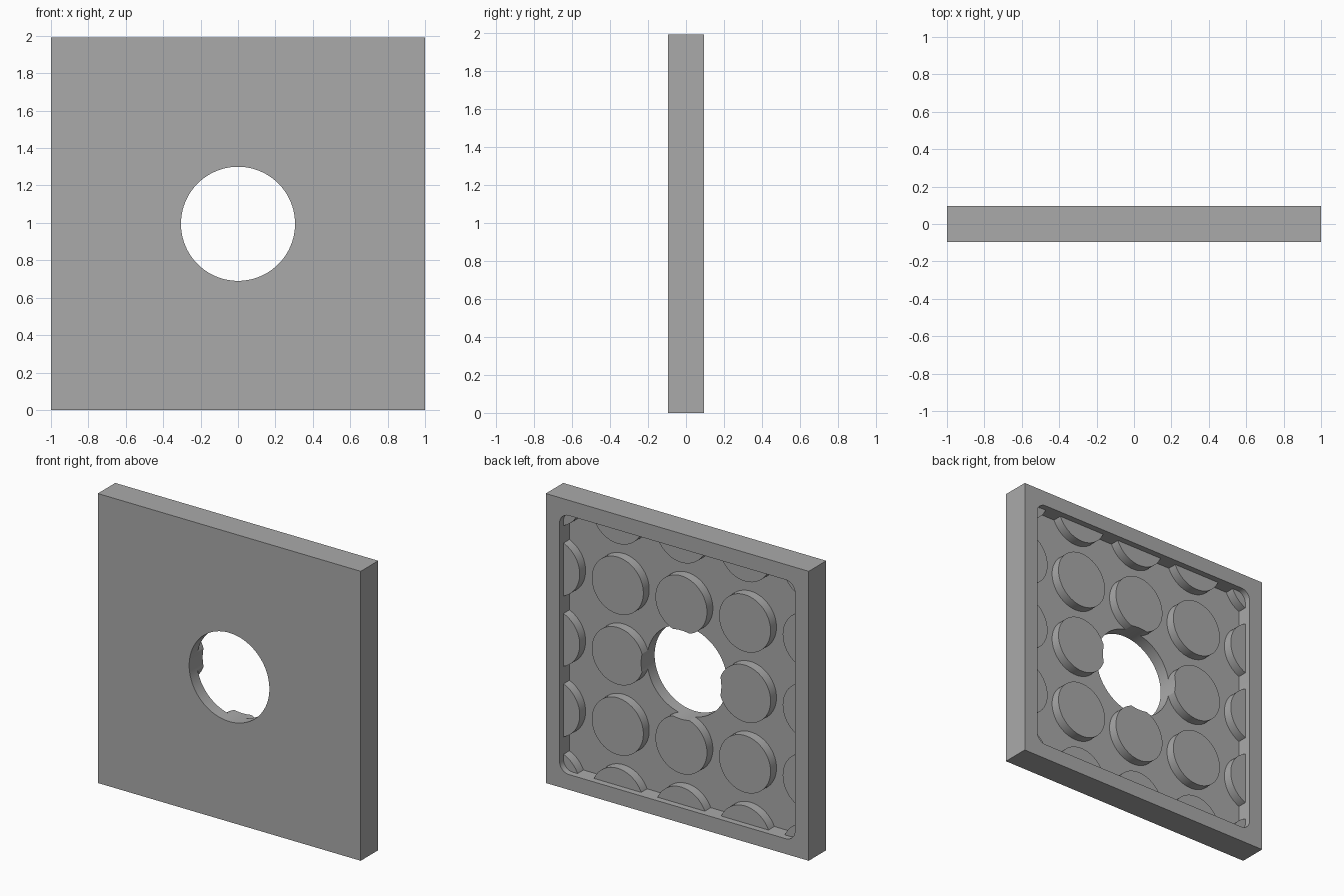
import bpy
import bmesh
import math
from mathutils import Matrix, Vector

if "Cube" in bpy.data.objects:
    bpy.data.objects.remove(bpy.data.objects["Cube"], do_unlink=True)

HEIGHT = 1.99
MID = HEIGHT / 2
HALF_DEPTH = 0.095
FLOOR = -0.012        # recess floor
STUD_TOP = 0.052
STUD_RADIUS = 0.196
PITCH = 0.484
HOLE_RADIUS = 0.305

grey = bpy.data.materials.new("plain_grey")
grey.use_nodes = True
grey.diffuse_color = (0.4, 0.4, 0.4, 1)
grey.node_tree.nodes["Principled BSDF"].inputs["Base Color"].default_value = (0.4, 0.4, 0.4, 1)


def add_object(name, bm):
    mesh = bpy.data.meshes.new(name)
    bmesh.ops.recalc_face_normals(bm, faces=bm.faces)
    bm.to_mesh(mesh)
    bm.free()
    mesh.materials.append(grey)
    obj = bpy.data.objects.new(name, mesh)
    bpy.context.collection.objects.link(obj)
    return obj


def box(name, width, height, y0, y1, corner=0):
    """Box centred on the plate, optionally with rounded corners."""
    bm = bmesh.new()
    bmesh.ops.create_cube(bm, size=1, matrix=Matrix.Translation((0, (y0 + y1) / 2, MID))
                          @ Matrix.Diagonal((width, y1 - y0, height, 1)))
    if corner:
        edges = [e for e in bm.edges if abs((e.verts[0].co - e.verts[1].co).normalized().y) > 0.9]
        bmesh.ops.bevel(bm, geom=edges, offset=corner, segments=8, profile=0.5, affect='EDGES')
    return add_object(name, bm)


def add_disc(bm, x, z, radius, y0, y1, sides):
    """Cylinder lying along y."""
    bmesh.ops.create_cone(bm, cap_ends=True, segments=sides, radius1=radius, radius2=radius,
                          depth=y1 - y0, matrix=Matrix.Translation((x, (y0 + y1) / 2, z))
                          @ Matrix.Rotation(math.pi / 2, 4, 'X'))


def cut(target, cutter, operation):
    mod = target.modifiers.new("cut", 'BOOLEAN')
    mod.operation = operation
    mod.solver = 'EXACT'
    mod.object = cutter
    bpy.context.view_layer.update()
    evaluated = target.evaluated_get(bpy.context.evaluated_depsgraph_get())
    mesh = bpy.data.meshes.new_from_object(evaluated)
    target.modifiers.clear()
    target.data = mesh


# Cutters
recess = box("recess_cutter", 1.79, HEIGHT - 0.21, FLOOR, 0.3, corner=0.07)
stud_bounds = box("stud_bounds", 1.9, HEIGHT - 0.1, -0.2, 0.2)
bm = bmesh.new()
add_disc(bm, 0, MID, HOLE_RADIUS, -0.4, 0.4, 96)
hole = add_object("hole_cutter", bm)

# Plate with a rimmed back and a round hole
plate = box("plate", 2, HEIGHT, -HALF_DEPTH, HALF_DEPTH)
cut(plate, recess, 'DIFFERENCE')
cut(plate, hole, 'DIFFERENCE')

# Grid of studs in the recess, trimmed by the rim and the hole
bm = bmesh.new()
for col in range(-2, 3):
    for row in range(-2, 3):
        if col or row:
            add_disc(bm, col * PITCH, MID + row * PITCH, STUD_RADIUS, FLOOR - 0.02, STUD_TOP, 64)
studs = add_object("back_studs", bm)
cut(studs, stud_bounds, 'INTERSECT')
cut(studs, hole, 'DIFFERENCE')

for helper in (recess, stud_bounds, hole):
    bpy.data.objects.remove(helper, do_unlink=True)

# Smooth round walls, sharp rims
for obj in (plate, studs):
    bpy.ops.object.select_all(action='DESELECT')
    obj.select_set(True)
    bpy.context.view_layer.objects.active = obj
    bpy.ops.object.shade_smooth_by_angle(angle=math.radians(30))
